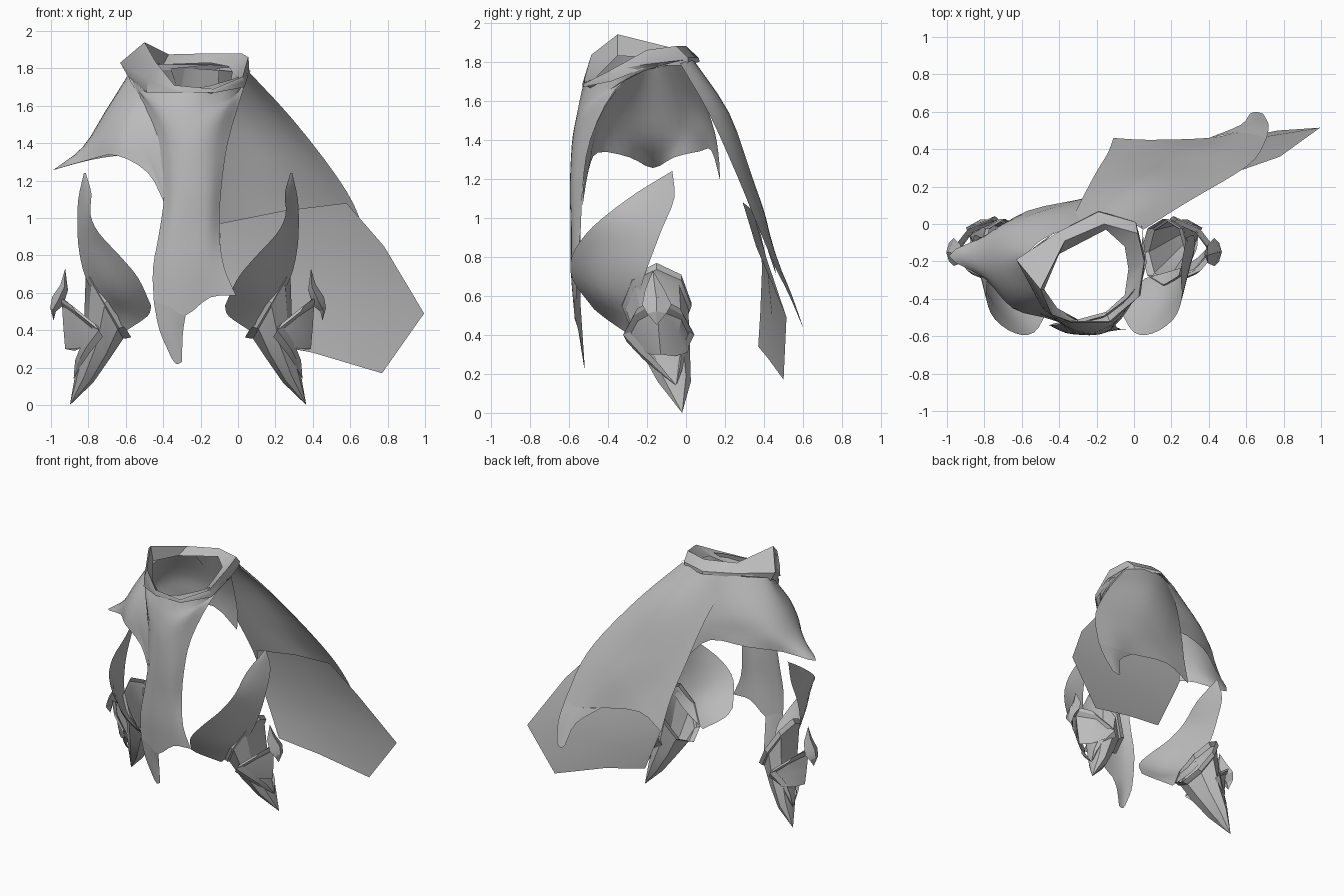
import bpy, bmesh, math
from mathutils import Vector as V

cloth = bpy.data.materials.new("grey_cloth")
cloth.diffuse_color = (0.5, 0.5, 0.5, 1)
MID = -0.267  # mirror plane of the arm pieces


def spline(pts, n):
    """Resample points with a Catmull-Rom curve, n steps per span."""
    pts = [V(p) for p in pts]
    p = [2 * pts[0] - pts[1]] + pts + [2 * pts[-1] - pts[-2]]
    out = []
    for i in range(1, len(p) - 2):
        a, b, c, d = p[i - 1:i + 3]
        for k in range(n):
            t = k / n
            out.append(0.5 * (2 * b + (c - a) * t + (2 * a - 5 * b + 4 * c - d) * t * t
                              + (3 * b - a - 3 * c + d) * t ** 3))
    return out + [pts[-1]]


def sheet(name, rows, n=3, closed=False, mirror=False, angle=40):
    """Loft a surface through rows of points."""
    if n > 1:
        rows = [spline(r, n) for r in rows]
        rows = list(zip(*[spline(c, n) for c in zip(*rows)]))
    bm = bmesh.new()
    grid = [[bm.verts.new((2 * MID - p[0], p[1], p[2]) if mirror else p) for p in r] for r in rows]
    m = len(grid[0])
    for a, b in zip(grid, grid[1:]):
        for i in range(m if closed else m - 1):
            j = (i + 1) % m
            f = [a[i], b[i], b[j], a[j]]
            bm.faces.new(f[::-1] if mirror else f)
    bmesh.ops.remove_doubles(bm, verts=bm.verts, dist=0.0005)
    me = bpy.data.meshes.new(name)
    bm.to_mesh(me)
    bm.free()
    ob = bpy.data.objects.new(name, me)
    bpy.context.collection.objects.link(ob)
    me.materials.append(cloth)
    bpy.context.view_layer.objects.active = ob
    ob.select_set(True)
    bpy.ops.object.shade_smooth_by_angle(angle=math.radians(angle))
    ob.select_set(False)


def ring(c, u, w, sides=8):
    """Ellipse with half axes u (in x and z) and w (in y)."""
    return [(c[0] + u[0] * math.cos(t), c[1] + w * math.sin(t), c[2] + u[1] * math.cos(t))
            for t in [2 * math.pi * k / sides for k in range(sides)]]


# Collar, high on one side and dipping at the front
sheet("collar", [
    [(-.19, .07, 1.80), (0, .01, 1.78), (.06, -.18, 1.78), (.035, -.38, 1.70), (-.12, -.525, 1.67),
     (-.33, -.53, 1.67), (-.49, -.45, 1.67), (-.59, -.19, 1.76), (-.4, -.04, 1.79)],
    [(-.19, .065, 1.82), (.01, .01, 1.82), (.06, -.18, 1.82), (.035, -.38, 1.73), (-.12, -.525, 1.68),
     (-.33, -.53, 1.69), (-.48, -.46, 1.74), (-.63, -.19, 1.83), (-.4, -.04, 1.82)],
    [(-.16, .0, 1.88), (.02, -.05, 1.88), (.055, -.2, 1.86), (.025, -.39, 1.755), (-.13, -.52, 1.69),
     (-.34, -.52, 1.71), (-.44, -.485, 1.835), (-.5, -.35, 1.94), (-.37, -.09, 1.875)],
    [(-.15, -.03, 1.83), (-.05, -.12, 1.81), (-.03, -.24, 1.78), (-.05, -.38, 1.69), (-.15, -.47, 1.65),
     (-.3, -.51, 1.66), (-.41, -.45, 1.73), (-.48, -.35, 1.83), (-.4, -.16, 1.82)]],
    n=1, closed=True)

# Front panel, wrapping the neck at the top
sheet("front_panel", [
    [(-.42, -.04, 1.81), (-.58, -.24, 1.80), (-.28, -.525, 1.69), (.045, -.3, 1.77), (.04, .0, 1.81)],
    [(-.58, -.18, 1.77), (-.5, -.42, 1.66), (-.27, -.545, 1.6), (-.03, -.42, 1.65), (.05, -.18, 1.77)],
    [(-.53, -.36, 1.65), (-.42, -.51, 1.55), (-.26, -.565, 1.5), (-.1, -.52, 1.55), (.02, -.36, 1.66)],
    [(-.43, -.49, 1.4), (-.35, -.56, 1.38), (-.24, -.585, 1.38), (-.14, -.56, 1.38), (-.055, -.49, 1.4)],
    [(-.395, -.53, 1.15), (-.34, -.58, 1.15), (-.24, -.595, 1.15), (-.15, -.58, 1.15), (-.09, -.53, 1.15)],
    [(-.42, -.54, .93), (-.35, -.585, .93), (-.25, -.59, .93), (-.16, -.58, .93), (-.1, -.54, .93)],
    [(-.455, -.54, .73), (-.37, -.58, .72), (-.26, -.59, .72), (-.16, -.58, .73), (-.075, -.56, .74)],
    [(-.45, -.54, .55), (-.37, -.565, .53), (-.28, -.57, .48), (-.15, -.57, .575), (-.01, -.56, .585)]])
sheet("front_panel_tail", [
    [(-.45, -.54, .55), (-.37, -.565, .53), (-.28, -.57, .48)],
    [(-.42, -.53, .4), (-.36, -.545, .38), (-.295, -.54, .38)],
    [(-.355, -.52, .25), (-.33, -.52, .22), (-.3, -.52, .23)]])

# Shoulder cape on one side, drawn out to a point
sheet("shoulder_cape", [
    [(-.385, -.53, 1.12), (-.405, -.5, 1.42), (-.49, -.38, 1.655), (-.55, -.26, 1.74), (-.575, -.17, 1.785),
     (-.5, -.09, 1.8), (-.4, -.04, 1.8), (-.25, .02, 1.8), (-.1, .02, 1.79)],
    [(-.385, -.53, 1.09), (-.47, -.49, 1.36), (-.58, -.42, 1.53), (-.67, -.3, 1.57), (-.71, -.17, 1.57),
     (-.65, -.04, 1.57), (-.5, .05, 1.57), (-.3, .1, 1.55), (-.12, .13, 1.5)],
    [(-.385, -.53, 1.075), (-.48, -.49, 1.3), (-.62, -.45, 1.41), (-.75, -.31, 1.42), (-.83, -.17, 1.38),
     (-.74, -.03, 1.42), (-.55, .06, 1.43), (-.3, .125, 1.42), (-.12, .165, 1.34)],
    [(-.385, -.53, 1.06), (-.48, -.5, 1.24), (-.65, -.45, 1.335), (-.8, -.29, 1.31), (-.99, -.17, 1.255),
     (-.79, -.06, 1.31), (-.57, .07, 1.34), (-.3, .13, 1.345), (-.13, .175, 1.19)]])

# Back cape with a trailing tail
sheet("back_cape", [
    [(-.36, -.03, 1.8), (-.25, .02, 1.81), (-.15, .03, 1.82), (-.04, .02, 1.81), (.05, -.03, 1.79)],
    [(-.27, .15, 1.5), (-.13, .2, 1.52), (.02, .22, 1.54), (.16, .18, 1.55), (.29, .12, 1.53)],
    [(-.2, .28, 1.2), (0, .33, 1.2), (.2, .335, 1.22), (.38, .3, 1.23), (.53, .26, 1.22)],
    [(-.14, .38, .95), (.08, .4, .97), (.3, .41, 1), (.5, .39, 1), (.65, .35, 1)],
    [(-.11, .46, .71), (.08, .45, .81), (.4, .46, .76), (.57, .49, .73), (.71, .46, .74)]])
sheet("back_cape_tail", [
    [(.4, .46, .76), (.57, .49, .73), (.71, .46, .74)],
    [(.57, .53, .62), (.64, .54, .61), (.72, .53, .6)],
    [(.62, .59, .46), (.65, .6, .44), (.69, .59, .46)]])
sheet("lower_cape", [
    [(-.1, .37, .97), (.25, .34, 1.04), (.58, .29, 1.08)],
    [(-.09, .39, .75), (.35, .41, .8), (.78, .36, .85)],
    [(.02, .38, .5), (.45, .44, .5), (.995, .515, .49)],
    [(.09, .37, .34), (.4, .42, .28), (.77, .5, .17)]], n=1)

# Arm pieces, one per side
for side, mir in (("right", False), ("left", True)):
    # Sleeve plate curving up to a point
    sheet(side + "_sleeve", [
        [(.28, -.07, 1.24), (.285, -.07, 1.24), (.29, -.07, 1.24)],
        [(.25, -.25, 1.13), (.285, -.16, 1.12), (.32, -.06, 1.1)],
        [(.255, -.4, 1.02), (.29, -.26, .98), (.325, -.12, .95)],
        [(.21, -.51, .92), (.265, -.34, .87), (.315, -.17, .82)],
        [(.1, -.585, .8), (.205, -.42, .74), (.28, -.22, .68)],
        [(0, -.58, .68), (.12, -.43, .59), (.2, -.25, .54)],
        [(-.07, -.47, .53), (-.05, -.4, .475), (.06, -.29, .4)]], mirror=mir)
    # Bracer: open rim, then a shell running down to a spike
    sheet(side + "_bracer", [
        ring((.155, -.15, .565), (.118, .203), .178), ring((.18, -.15, .545), (.112, .19), .178),
        ring((.18, -.148, .53), (.1, .175), .16), ring((.22, -.11, .33), (.07, .08), .13),
        ring((.285, -.06, .16), (.045, .04), .085), ring((.365, -.02, 0), (0, 0), 0)],
        n=1, closed=True, mirror=mir, angle=30)
    # Outer guard plate
    sheet(side + "_guard", [
        [(.21, -.3, .42), (.32, -.25, .5), (.41, -.15, .58), (.32, -.02, .5), (.21, .02, .42)],
        [(.21, -.29, .38), (.33, -.23, .4), (.4, -.14, .42), (.33, -.04, .4), (.21, .02, .38)],
        [(.28, -.22, .31), (.34, -.18, .3), (.39, -.13, .3), (.34, -.06, .29), (.29, .01, .31)]],
        n=1, mirror=mir, angle=25)
    # Chevron trim on both edges of the guard, as bevelled strips
    for edge, s in (("front", 1), ("back", -1)):
        path = [(.425, -.145, .56), (.335, -.14 - .11 * s, .5), (.21, -.14 - .165 * s, .4),
                (.28, -.12 - .1 * s, .305), (.325, -.08 - .05 * s, .22), (.345, -.05, .14)]
        widths = [.035, .035, .035, .03, .02, 0]
        sheet(f"{side}_{edge}_trim", [ring(p, (w * .6, w), w * .5, 4) for p, w in zip(path, widths)],
              n=1, closed=True, mirror=mir, angle=25)
    # Hooked horn
    sheet(side + "_horn", [
        ring((.39, -.17, .73), (0, 0), 0, 4), ring((.395, -.16, .63), (.02, .015), .05, 4),
        ring((.43, -.15, .555), (.03, .022), .075, 4), ring((.455, -.15, .51), (.015, .01), .05, 4),
        ring((.452, -.15, .45), (0, 0), 0, 4)], n=1, closed=True, mirror=mir, angle=25)
